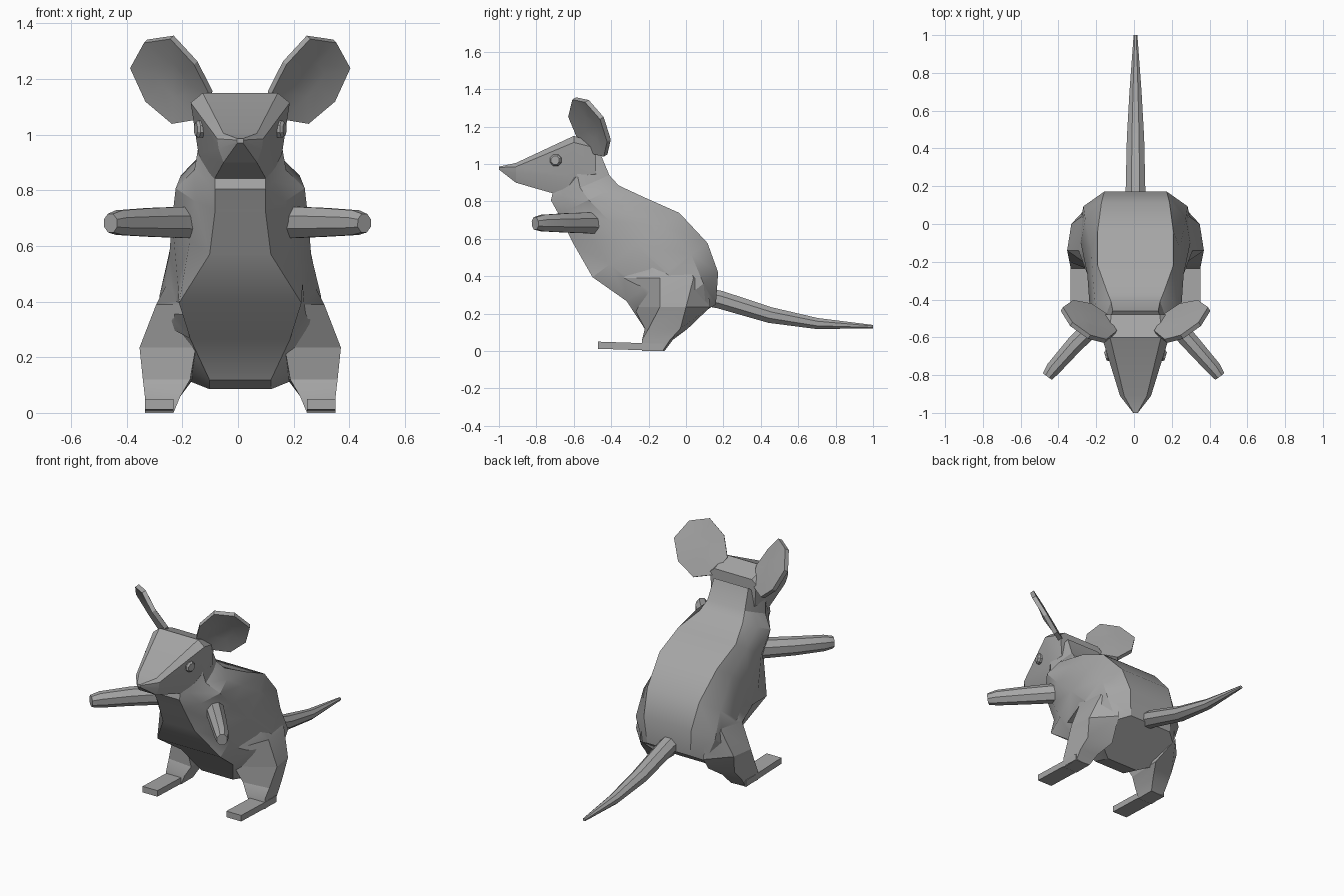
import bpy, bmesh, math
from mathutils import Vector

if "Cube" in bpy.data.objects:
    bpy.data.objects.remove(bpy.data.objects["Cube"])

AXIS = 0.008  # the animal's own mid plane sits slightly off the origin
grey = bpy.data.materials.new("fur grey")
grey.diffuse_color = (0.38, 0.38, 0.38, 1)
grey.use_nodes = True
grey.node_tree.nodes["Principled BSDF"].inputs["Base Color"].default_value = grey.diffuse_color


def shade(ob, angle):
    bpy.ops.object.select_all(action='DESELECT')
    bpy.context.view_layer.objects.active = ob
    ob.select_set(True)
    bpy.ops.object.shade_smooth_by_angle(angle=math.radians(angle))


def loft(name, rings, smooth=28):
    """Skin a list of equal-length point rings and cap both ends."""
    bm = bmesh.new()
    loops = [[bm.verts.new((p[0] + AXIS, p[1], p[2])) for p in r] for r in rings]
    n = len(loops[0])
    for a, b in zip(loops, loops[1:]):
        for i in range(n):
            j = (i + 1) % n
            bm.faces.new((a[i], a[j], b[j], b[i]))
    bm.faces.new(loops[0][::-1])
    bm.faces.new(loops[-1])
    bmesh.ops.recalc_face_normals(bm, faces=bm.faces)
    me = bpy.data.meshes.new(name)
    bm.to_mesh(me)
    bm.free()
    me.materials.append(grey)
    ob = bpy.data.objects.new(name, me)
    bpy.context.collection.objects.link(ob)
    shade(ob, smooth)
    return ob


def both_sides(half):
    """Close a half ring (x > 0) with its mirror image."""
    return half + [(-x, y, z) for x, y, z in reversed(half)]


def tube(name, path, sides, flat=1.0):
    """Round tapered tube along (point, radius) pairs."""
    pts = [Vector(p) for p, r in path]
    rings = []
    for i, (p, r) in enumerate(path):
        d = (pts[min(i + 1, len(pts) - 1)] - pts[max(i - 1, 0)]).normalized()
        side = d.cross(Vector((0, 0, 1))).normalized()
        up = side.cross(d)
        ang = [math.tau * (k + 0.5) / sides for k in range(sides)]
        rings.append([pts[i] + side * r * flat * math.cos(a) + up * r * math.sin(a) for a in ang])
    return loft(name, rings)


# body: back (y, z), belly (y, z), half width, back flat, belly flat, front chamfer
body_sections = [
    (-.46, 1.06, -.71, .86, .150, .12, .09, .70),
    (-.41, .94, -.722, .805, .165, .13, .09, .72),
    (-.36, .885, -.68, .73, .232, .15, .09, .70),
    (-.22, .82, -.60, .57, .245, .20, .11, .74),
    (-.035, .738, -.50, .395, .255, .20, .22, .88),
    (.115, .577, -.318, .267, .29, .18, .18, .82),
    (.172, .42, -.22, .118, .30, .165, .11, .75),
    (.16, .25, -.10, .085, .24, .15, .11, .80),
]
rings = []
for by, bz, fy, fz, w, wb, wf, c in body_sections:
    prof = [(wf, 0), (max(w * c, wf), .2), (w, .5), (max(w * .92, wb), .8), (wb, 1)]
    rings.append(both_sides([(x, fy + (by - fy) * t, fz + (bz - fz) * t) for x, t in prof]))
body = loft("body", rings)

# head: y, then half profile (x, z) from top to bottom
head = [
    (-1.0, [(.01, .986), (.012, .981), (.012, .975), (.01, .97)]),
    (-.91, [(.060, 1.005), (.082, .985), (.078, .95), (.06, .90)]),
    (-.60, [(.135, 1.15), (.178, 1.115), (.15, .93), (.10, .828)]),
    (-.48, [(.13, 1.11), (.16, 1.085), (.15, .95), (.10, .86)]),
]
loft("head", [both_sides([(x, y - (.06 if z < .85 else 0), z) for x, z in prof])
              for y, prof in head], 20)

# tail
tube("tail", [((0, .10, .29), .052), ((0, .18, .275), .052), ((0, .45, .192), .046),
              ((0, .70, .147), .032), ((0, 1.0, .13), .01)], 8, 1.08)

ear_outline = [Vector(p) for p in (
    (.105, -.575, 1.15), (.16, -.62, 1.258), (.245, -.598, 1.35), (.34, -.53, 1.336),
    (.39, -.45, 1.245), (.335, -.412, 1.125), (.24, -.43, 1.045), (.15, -.49, 1.06))]
ear_centre = sum(ear_outline, Vector()) / 8
ear_normal = Vector((-.463, .757, .463))
# leg sections: z, inner front, outer front, outer rear, inner rear (x, y each)
leg = [
    (.0, .24, -.235, .343, -.235, .335, -.125, .24, -.115),
    (.06, .215, -.235, .343, -.235, .335, -.085, .215, -.07),
    (.12, .18, -.22, .35, -.20, .325, -.03, .17, .01),
    (.235, .16, -.28, .362, -.14, .340, .0, .22, .13),
    (.39, .19, -.44, .302, -.14, .285, .04, .22, .11),
    (.50, .15, -.38, .245, -.22, .24, .0, .15, .06),
]

for s, side in ((1, "right"), (-1, "left")):
    # ears: thin tilted plates with a shallow cup in the front
    plate = [[ear_centre.lerp(p, k) + ear_normal * d for p in ear_outline]
             for k, d in ((.4, .004), (1, -.013), (1, .013), (.4, .018))]
    loft(side + "_ear", [[(s * p.x, p.y, p.z) for p in r] for r in plate])

    # eyes: small discs standing out of the cheeks
    tube(side + "_eye", [((s * .12, -.69, 1.02), .033), ((s * .15, -.697, 1.02), .033),
                         ((s * .160, -.70, 1.02), .024)], 8)

    # arms
    e = 0 if s > 0 else .02
    tube(side + "_arm", [((s * .17, -.49, .685), .062), ((s * (.30 + e), -.635, .685), .056),
                         ((s * (.415 + e), -.765, .684), .048),
                         ((s * (.446 + e), -.807, .682), .036)], 8, .88)

    # thighs and shanks, fused into the body
    thigh = loft(side + "_leg", [[(s * r[i], r[i + 1], r[0]) for i in (1, 3, 5, 7)] for r in leg])
    fuse = body.modifiers.new("fuse " + side, 'BOOLEAN')
    fuse.operation, fuse.solver, fuse.object = 'UNION', 'EXACT', thigh
    bpy.context.view_layer.objects.active = body
    bpy.ops.object.modifier_apply(modifier=fuse.name)
    bpy.data.objects.remove(thigh)

    # feet: flat wedges
    loft(side + "_foot", [[(s * .24, y, lo), (s * .343, y, lo), (s * .343, y, hi), (s * .24, y, hi)]
                          for y, lo, hi in ((-.47, .012, .05), (-.23, .004, .042), (-.12, .0, .04))])
shade(body, 28)
